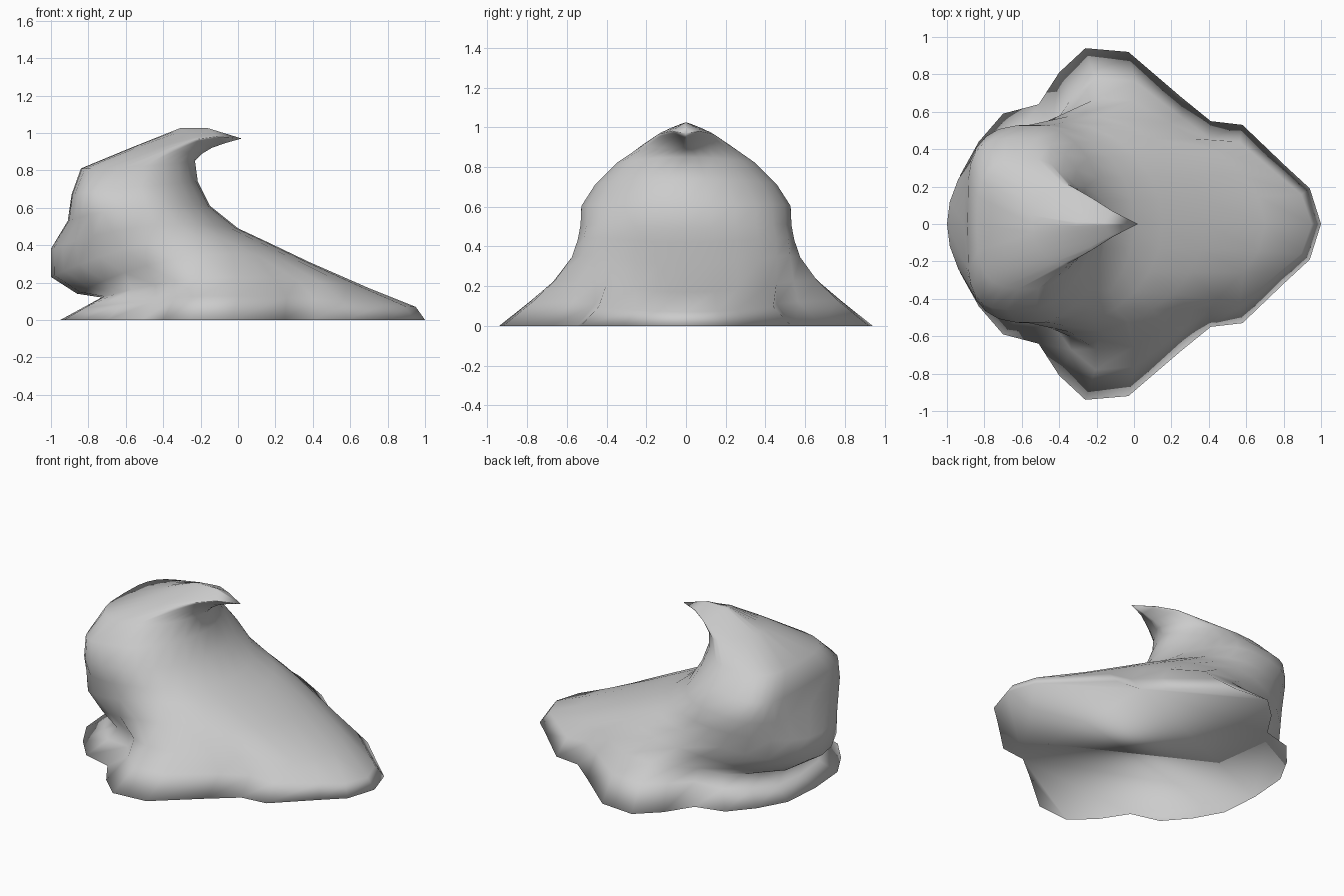
import bpy
import bmesh
from math import sin, cos, pi

cube = bpy.data.objects.get("Cube")
if cube:
    bpy.data.objects.remove(cube)

stone = bpy.data.materials.new("stone grey")
stone.use_nodes = True
grey = (0.6, 0.6, 0.6, 1)
stone.diffuse_color = grey
stone.node_tree.nodes["Principled BSDF"].inputs["Base Color"].default_value = grey

# Half of the lobed ground outline, from the front of the tail to the back
OUTLINE = [(1, 0), (.94, .19), (.81, .31), (.58, .53), (.41, .55), (.25, .68), (-.03, .92),
           (-.26, .94), (-.4, .81), (-.51, .64), (-.7, .59), (-.83, .44), (-.93, .26), (-.95, 0)]
STEPS = len(OUTLINE) - 1

# Rings: tail-side x z, back x z, half width, side z, share of the lobed outline,
# then pointedness of the tail-side half and of the back half
RINGS = [
    (1, 0, -.95, 0, .94, 0, 1, 1, 1),              # ground edge
    (.95, .07, -.84, .06, .78, .13, 1, 1, .9),     # rim
    (.7, .17, -.73, .12, .67, .23, .6, 1, .7),     # crease under the overhang
    (.38, .31, -.86, .14, .58, .34, .15, 1, .9),   # shoulder
    (.15, .42, -1, .23, .55, .42, 0, 1, 1.05),
    (0, .49, -1, .38, .535, .5, 0, 1, 1.05),
    (-.15, .61, -.91, .53, .53, .6, 0, 1, .65),
    (-.215, .74, -.89, .67, .46, .71, 0, 1.1, .45),
    (-.23, .85, -.84, .81, .35, .82, 0, 1.2, .6),  # crown
    (-.19, .89, -.55, .93, .22, .91, 0, 1.5, 1.1),
    (-.14, .92, -.31, 1.025, .14, .965, 0, 1.8, 1.8),  # hooked peak
    (-.07, .945, -.16, 1.025, .07, .98, 0, 1.8, 1.8),
]
TIP = (.02, 0, .97)


def power(v, p):
    return abs(v) ** p * (1 if v >= 0 else -1)


def ring_points(ring):
    """Closed ring of points, blending a superellipse with the lobed outline."""
    xf, zf, xb, zb, width, zs, lobed, tail_p, back_p = ring
    half = []
    for i, (ox, oy) in enumerate(OUTLINE):
        t = pi * i / STEPS
        p = tail_p if t < pi / 2 else back_p
        s = (1 - power(cos(t), p)) / 2
        y = power(sin(t), p) if 0 < i < STEPS else 0
        s += ((1 - ox) / 1.95 - s) * lobed
        y += (oy / .94 - y) * lobed
        z = zf + (zb - zf) * s + (zs - (zf + zb) / 2) * sin(t) ** 2
        half.append((xf + (xb - xf) * s, y * width, z))
    return half + [(x, -y, z) for x, y, z in half[-2:0:-1]]


# Loft the skin, then close it with the peak and a flat floor
bm = bmesh.new()
loops = [[bm.verts.new(p) for p in ring_points(r)] for r in RINGS]
count = len(loops[0])
for low, high in zip(loops, loops[1:]):
    for i in range(count):
        j = (i + 1) % count
        bm.faces.new((low[i], low[j], high[j], high[i]))
tip = bm.verts.new(TIP)
for i in range(count):
    bm.faces.new((loops[-1][i], loops[-1][(i + 1) % count], tip))
bm.faces.new(loops[0][::-1])
for f in bm.faces:
    f.smooth = True
bmesh.ops.recalc_face_normals(bm, faces=bm.faces)

mesh = bpy.data.meshes.new("curled_rock")
bm.to_mesh(mesh)
bm.free()
mesh.materials.append(stone)
rock = bpy.data.objects.new("curled_rock", mesh)
bpy.context.scene.collection.objects.link(rock)
